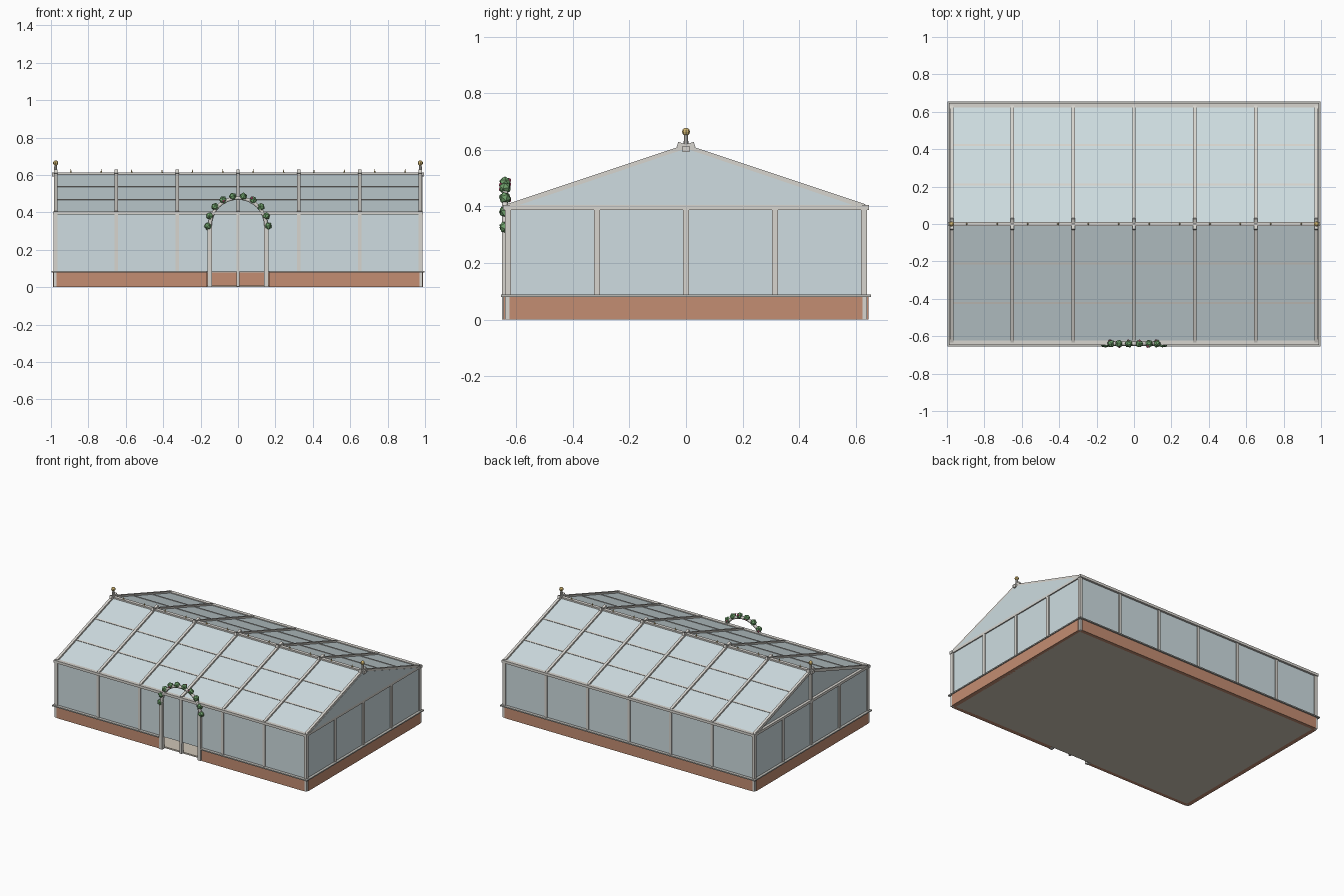
import bpy, bmesh, math, random
from mathutils import Matrix, Vector

if "Cube" in bpy.data.objects:
    bpy.data.objects.remove(bpy.data.objects["Cube"])

random.seed(4)


def material(name, rgb):
    m = bpy.data.materials.new(name)
    m.diffuse_color = (*rgb, 1)
    m.use_nodes = True
    m.node_tree.nodes["Principled BSDF"].inputs["Base Color"].default_value = m.diffuse_color
    return m


FRAME = material("painted_frame", (0.68, 0.66, 0.62))
GLASS = material("glass", (0.62, 0.72, 0.75))
BRICK = material("brick", (0.55, 0.27, 0.17))
COPING = material("coping", (0.50, 0.50, 0.47))
FLOOR = material("floor", (0.62, 0.56, 0.47))
GOLD = material("gold", (0.62, 0.45, 0.16))
LEAF = material("leaf", (0.16, 0.36, 0.15))
ROSE = material("rose", (0.80, 0.15, 0.30))


def finish(name, bm, mat):
    me = bpy.data.meshes.new(name)
    bm.to_mesh(me)
    bm.free()
    ob = bpy.data.objects.new(name, me)
    bpy.context.collection.objects.link(ob)
    me.materials.append(mat)
    return ob


def boxes(name, items, mat):
    """One object from boxes given as (centre, size[, tilt about x])."""
    bm = bmesh.new()
    for c, s, *tilt in items:
        m = Matrix.Translation(c) @ Matrix.Rotation(tilt[0] if tilt else 0, 4, 'X')
        bmesh.ops.create_cube(bm, size=1, matrix=m @ Matrix.Diagonal((*s, 1)))
    return finish(name, bm, mat)


X, Y = 0.975, 0.63            # wall centre lines
SILL, EAVE, RIDGE = 0.08, 0.395, 0.605
BAY = X / 3
PITCH = math.atan2(RIDGE - EAVE, Y)
SLOPE = math.hypot(RIDGE - EAVE, Y)
SIDES = (-1, 1)
xs = [BAY * i for i in range(-3, 4)]


def on_roof(s, t, lift=0.0):
    """Point on slope s, t from eave (0) to ridge (1)."""
    return (s * (Y * (1 - t) + lift * math.sin(PITCH)),
            EAVE + t * (RIDGE - EAVE) + lift * math.cos(PITCH))


# floor and brick plinth, open at the doorway and notched at the corners
boxes("floor", [((0, 0, 0.005), (1.94, 1.24, 0.01))], FLOOR)
walls = [((0, 0.63, 0.04), (1.94, 0.03, 0.08))]
walls += [((s * 0.5675, -0.63, 0.04), (0.805, 0.03, 0.08)) for s in SIDES]
walls += [((s * 0.975, 0, 0.04), (0.03, 1.25, 0.08)) for s in SIDES]
boxes("brick_plinth", walls, BRICK)
caps = [((0, 0.633, 0.084), (1.99, 0.044, 0.008))]
caps += [((s * 0.58, -0.633, 0.084), (0.83, 0.044, 0.008)) for s in SIDES]
caps += [((s * 0.975, 0, 0.084), (0.044, 1.31, 0.008)) for s in SIDES]
boxes("plinth_coping", caps, COPING)

# wall frame
boxes("corner_posts", [((sx * X, sy * Y, 0.2), (0.022, 0.022, 0.4))
                       for sx in SIDES for sy in SIDES], FRAME)
posts = [((x, s * Y, 0.24), (0.018, 0.02, 0.32)) for x in xs[1:-1] for s in SIDES]
posts += [((s * X, y, 0.24), (0.02, 0.022, 0.32)) for y in (-0.315, 0, 0.315) for s in SIDES]
boxes("wall_posts", posts, FRAME)
rails = [((0, s * 0.635, 0.397), (1.98, 0.025, 0.018)) for s in SIDES]
rails += [((s * X, 0, 0.397), (0.022, 1.28, 0.018)) for s in SIDES]
boxes("eave_rails", rails, FRAME)

# wall glass, starting above the plinth
panes = [((0, s * Y, 0.237), (1.93, 0.006, 0.305)) for s in SIDES]
panes += [((s * X, 0, 0.237), (0.006, 1.24, 0.305)) for s in SIDES]
boxes("wall_glass", panes, GLASS)

# roof: glass slopes, rafters that cross at the ridge, purlins
glass, rafters, purlins = [], [], []
for s in SIDES:
    y, z = on_roof(s, 0.5)
    glass.append(((0, y, z), (1.94, SLOPE, 0.005), -s * PITCH))
    y, z = on_roof(s, 0.525, 0.004)
    rafters += [((x, y, z), (0.018, SLOPE * 1.05, 0.02), -s * PITCH) for x in xs]
    for t in (1 / 3, 2 / 3):
        y, z = on_roof(s, t)
        purlins.append(((0, y, z), (1.95, 0.01, 0.011), -s * PITCH))
boxes("roof_glass", glass, GLASS)
boxes("rafters", rafters, FRAME)
boxes("purlins", purlins, FRAME)
boxes("ridge_beam", [((0, 0, 0.603), (1.99, 0.024, 0.022))], FRAME)

# gables: triangular glass and king posts
bm = bmesh.new()
for x in (-0.967, 0.981):
    f = bm.faces.new([bm.verts.new((x, y, z)) for y, z in
                      ((-0.62, EAVE), (0.62, EAVE), (0, RIDGE))])
    r = bmesh.ops.extrude_face_region(bm, geom=[f])
    bmesh.ops.translate(bm, vec=(0.005, 0, 0),
                        verts=[v for v in r["geom"] if isinstance(v, bmesh.types.BMVert)])
bmesh.ops.recalc_face_normals(bm, faces=bm.faces)
finish("gable_glass", bm, GLASS)
boxes("king_posts", [((s * X, 0, 0.5), (0.016, 0.016, 0.2)) for s in SIDES], FRAME)

# ridge cresting spikes between the rafters
bm = bmesh.new()
for i in range(12):
    bmesh.ops.create_cone(bm, cap_ends=True, segments=6, radius1=0.005, radius2=0.0005, depth=0.018,
                          matrix=Matrix.Translation(((i - 5.5) * BAY / 2, 0, 0.622)))
finish("ridge_cresting", bm, GOLD)

# finials at both ridge ends
bm, balls = bmesh.new(), bmesh.new()
for s in SIDES:
    bmesh.ops.create_cone(bm, cap_ends=True, segments=8, radius1=0.009, radius2=0.007, depth=0.05,
                          matrix=Matrix.Translation((s * X, 0, 0.63)))
    bmesh.ops.create_uvsphere(balls, u_segments=8, v_segments=6, radius=0.014,
                              matrix=Matrix.Translation((s * X, 0, 0.664)))
finish("finial_stems", bm, FRAME)
finish("finial_balls", balls, GOLD)

# doorway: side posts, centre stile
door = [((s * 0.15, -0.637, 0.165), (0.024, 0.026, 0.33)) for s in SIDES]
door.append(((0, -0.632, 0.2), (0.016, 0.018, 0.39)))
boxes("door_posts", door, FRAME)

# arch over the door
cu = bpy.data.curves.new("door_arch", 'CURVE')
cu.dimensions = '3D'
cu.bevel_depth, cu.bevel_resolution, cu.use_fill_caps = 0.011, 1, True
sp = cu.splines.new('POLY')
sp.points.add(16)
for i, p in enumerate(sp.points):
    a = math.pi * i / 16
    p.co = (0.15 * math.cos(a), -0.64, 0.327 + 0.15 * math.sin(a), 1)
cu.materials.append(FRAME)
bpy.context.collection.objects.link(bpy.data.objects.new("door_arch", cu))

# climbing roses along the arch
leaves, blooms = bmesh.new(), bmesh.new()
for i in range(10):
    a = math.pi * i / 9
    c = Vector((0.16 * math.cos(a), -0.64, 0.327 + 0.16 * math.sin(a)))
    turn = Matrix.Rotation(random.uniform(0, 6.28), 4, (0.3, 0.5, 0.8))
    bmesh.ops.create_icosphere(leaves, subdivisions=1, radius=0.022,
                               matrix=Matrix.Translation(c) @ turn)
    off = Vector((random.uniform(-0.008, 0.008), random.choice((-0.015, 0.015)),
                  random.uniform(-0.008, 0.012)))
    bmesh.ops.create_icosphere(blooms, subdivisions=1, radius=0.008,
                               matrix=Matrix.Translation(c + off))
finish("climber_leaves", leaves, LEAF)
finish("climber_roses", blooms, ROSE)
